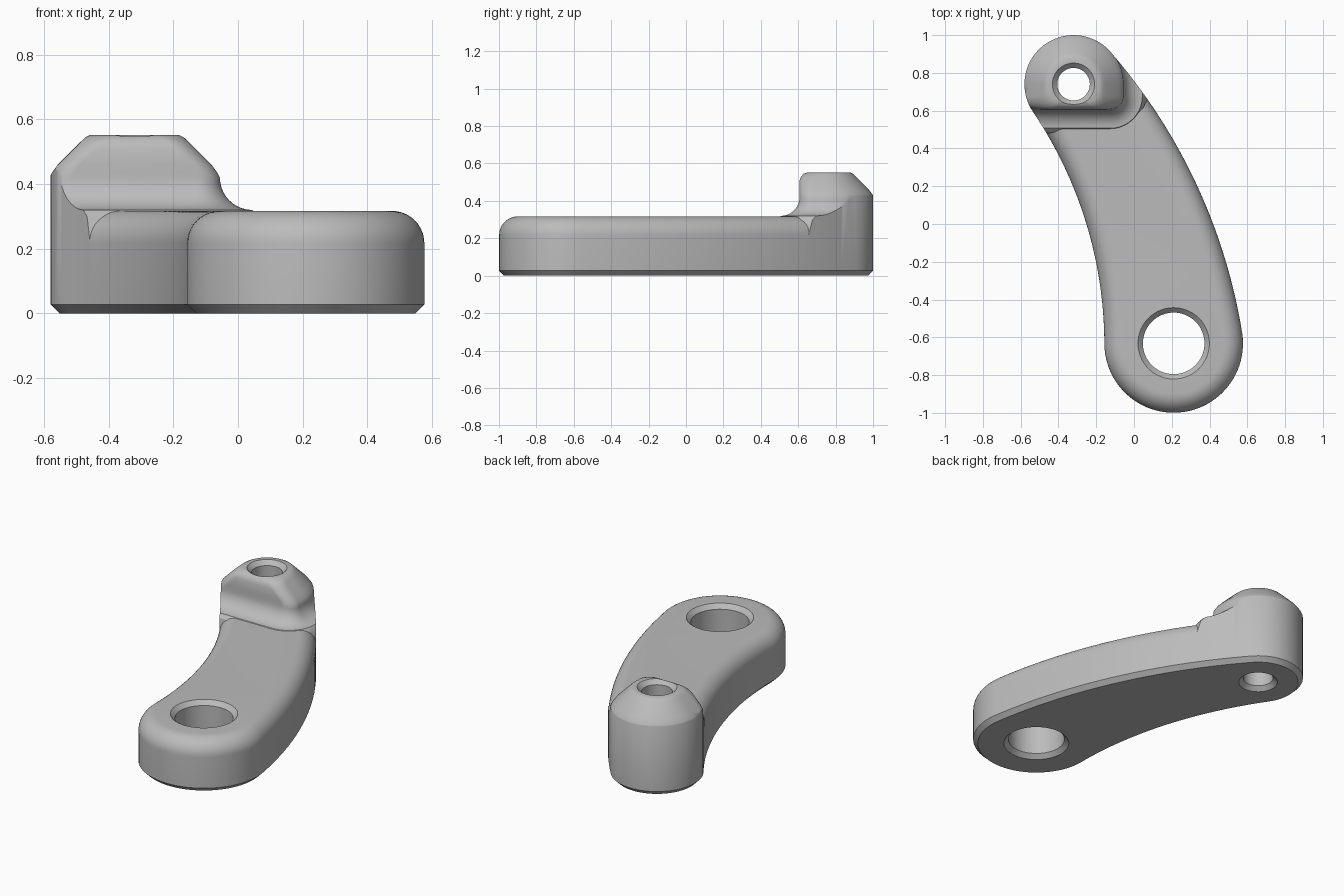
import bpy, bmesh
from math import pi, cos, sin, atan2, radians, sqrt
from mathutils import Vector

if "Cube" in bpy.data.objects:
    bpy.data.objects.remove(bpy.data.objects["Cube"])

BIG, BIG_R = Vector((0.21, -0.632)), 0.367
SMALL, SMALL_R = Vector((-0.32, 0.74)), 0.26
OUTER_R, INNER_R = 3.0, 2.2

grey = bpy.data.materials.new("machined grey")
grey.use_nodes = True
grey.diffuse_color = (0.5, 0.5, 0.5, 1)
grey.node_tree.nodes["Principled BSDF"].inputs["Base Color"].default_value = (0.5, 0.5, 0.5, 1)


def arc(centre, radius, start, end, steps):
    return [centre + radius * Vector((cos(start + (end - start) * i / steps),
                                      sin(start + (end - start) * i / steps)))
            for i in range(steps + 1)]


def tangent_centre(d1, d2):
    """Point on the -x side at distance d1 from BIG and d2 from SMALL."""
    axis = SMALL - BIG
    length = axis.length
    along = (d1 * d1 - d2 * d2 + length * length) / (2 * length)
    axis.normalize()
    return BIG + axis * along + Vector((-axis.y, axis.x)) * sqrt(d1 * d1 - along * along)


def heading(a, b):
    return atan2(b.y - a.y, b.x - a.x)


OUTER = tangent_centre(OUTER_R - BIG_R, OUTER_R - SMALL_R)
INNER = tangent_centre(INNER_R + BIG_R, INNER_R + SMALL_R)


def arm_outline(o):
    """Curved arm: two round ends joined by tangent arcs, grown by o."""
    o1, o2 = heading(OUTER, BIG), heading(OUTER, SMALL)
    i1, i2 = heading(INNER, BIG), heading(INNER, SMALL)
    return (arc(OUTER, OUTER_R + o, o1, o2, 32)[:-1]
            + arc(SMALL, SMALL_R + o, o2, i2 + pi, 40)[:-1]
            + arc(INNER, INNER_R - o, i2, i1, 32)[:-1]
            + arc(BIG, BIG_R + o, i1 - pi, o1, 48)[:-1])


def boss_outline(side, front):
    """D shape: round back, straight sides, flat front with round corners."""
    r, y, c = SMALL_R + side, 0.607 - front, 0.07 + max(front, 0)
    left = Vector((SMALL.x - r + c, y + c))
    right = Vector((SMALL.x + r - c, y + c))
    back = Vector((SMALL.x, max(SMALL.y, y + c + 0.01)))
    return (arc(back, r, 0, pi, 40)
            + arc(left, c, pi, 1.5 * pi, 10) + arc(right, c, 1.5 * pi, 2 * pi, 10))


def loft(name, rings):
    """Closed solid through (z, outline) rings."""
    bm = bmesh.new()
    loops = [[bm.verts.new((p.x, p.y, z)) for p in pts] for z, pts in rings]
    for a, b in zip(loops, loops[1:]):
        for i in range(len(a)):
            j = (i + 1) % len(a)
            bm.faces.new((a[i], a[j], b[j], b[i]))
    bm.faces.new(loops[0][::-1])
    bm.faces.new(loops[-1])
    bmesh.ops.recalc_face_normals(bm, faces=bm.faces)
    mesh = bpy.data.meshes.new(name)
    bm.to_mesh(mesh)
    bm.free()
    mesh.materials.append(grey)
    obj = bpy.data.objects.new(name, mesh)
    bpy.context.collection.objects.link(obj)
    return obj


def combine(target, tool, operation):
    mod = target.modifiers.new(operation.lower(), 'BOOLEAN')
    mod.operation, mod.object, mod.solver = operation, tool, 'EXACT'
    bpy.context.view_layer.objects.active = target
    bpy.ops.object.modifier_apply(modifier=mod.name)
    bpy.data.objects.remove(tool)


# Upright walls with the chamfered bottom edge
lever_arm = loft("lever_arm", [(z, arm_outline(o)) for z, o in
                               [(0, -0.027), (0.027, 0), (0.7, 0)]])

# Low arm top with its rounded edge
steps = [radians(a) for a in range(0, 91, 9)]
low_profile = [(-0.1, 0.05), (0.2, 0.05)] + [
    (0.217 + 0.1 * sin(a), -0.1 + 0.1 * cos(a)) for a in steps]
top_shape = loft("arm_top_shape", [(z, arm_outline(o)) for z, o in low_profile])

# Boss with flared foot, chamfered back and sides, softly rounded front edge
foot = [(0.1, 0.14, 0.14), (0.2, 0.14, 0.14), (0.3, 0.12, 0.12)] + [
    (0.42 - 0.1 * sin(a), 0.004 + 0.1 * (1 - cos(a)), 0.1 * (1 - cos(a)))
    for a in reversed(steps)]
crown = [(0.434, -0.003, 0), (0.46, -0.022, 0), (0.51, -0.072, 0),
         (0.53, -0.092, -0.008), (0.545, -0.108, -0.022), (0.552, -0.122, -0.04)]
boss = loft("boss_shape", [(z, boss_outline(s, f)) for z, s, f in foot + crown])

combine(top_shape, boss, 'UNION')
combine(lever_arm, top_shape, 'INTERSECT')

# Through holes with chamfered rims
for centre, radius, top in ((BIG, 0.163, 0.317), (SMALL, 0.086, 0.552)):
    rim = 0.026
    profile = [(-0.05, radius + rim + 0.05), (rim, radius),
               (top - rim, radius), (top + 0.05, radius + rim + 0.05)]
    hole = loft("hole_cutter", [(z, arc(centre, r, 0, 2 * pi, 64)[:-1]) for z, r in profile])
    combine(lever_arm, hole, 'DIFFERENCE')

# Shading: smooth rounds, crisp chamfers
bpy.ops.object.select_all(action='DESELECT')
lever_arm.select_set(True)
bpy.context.view_layer.objects.active = lever_arm
bpy.ops.object.shade_smooth_by_angle(angle=radians(32))
